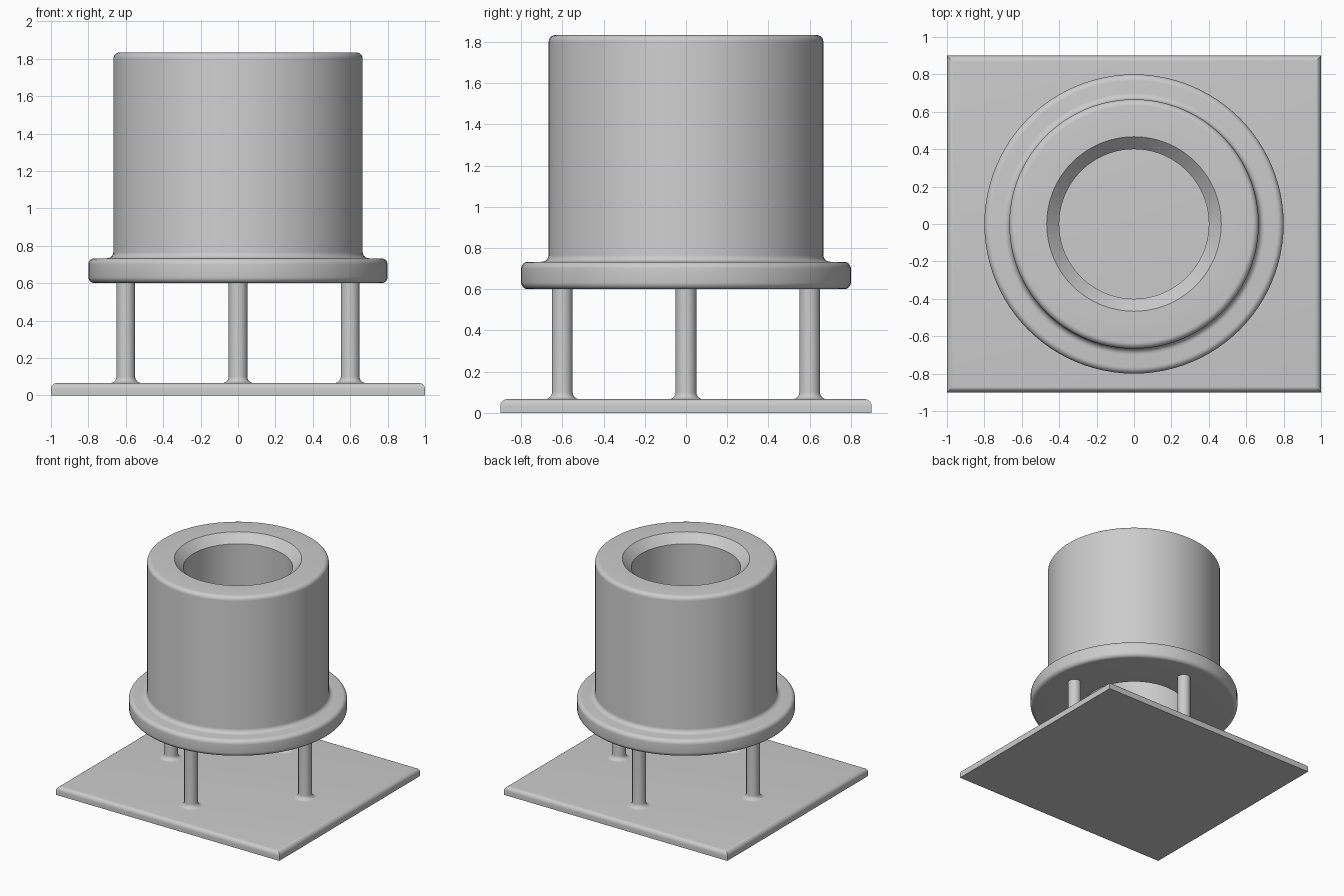
import bpy, bmesh
from math import sin, cos, pi, radians

cube = bpy.data.objects.get("Cube")
if cube:
    bpy.data.objects.remove(cube, do_unlink=True)

U = 1 / 15          # design unit
R = U / 2           # common rounding radius

grey = bpy.data.materials.new("plain grey")
grey.use_nodes = True
colour = (0.6, 0.6, 0.6, 1)
grey.diffuse_color = colour
grey.node_tree.nodes["Principled BSDF"].inputs["Base Color"].default_value = colour


def finish(name, bm, location=(0, 0, 0)):
    bmesh.ops.recalc_face_normals(bm, faces=bm.faces)
    mesh = bpy.data.meshes.new(name)
    bm.to_mesh(mesh)
    bm.free()
    mesh.materials.append(grey)
    ob = bpy.data.objects.new(name, mesh)
    ob.location = location
    bpy.context.collection.objects.link(ob)
    bpy.ops.object.select_all(action='DESELECT')
    ob.select_set(True)
    bpy.context.view_layer.objects.active = ob
    bpy.ops.object.shade_smooth_by_angle(angle=radians(30))
    return ob


def arc(r, z, start, end, steps=6):
    """Quarter round about (r, z) from start to end degrees."""
    angles = [radians(start + (end - start) * i / steps) for i in range(steps + 1)]
    return [(r + R * cos(a), z + R * sin(a)) for a in angles]


def lathe(name, profile, segments, closed, location=(0, 0, 0)):
    """Revolve an (r, z) profile about the vertical axis."""
    bm = bmesh.new()
    rings = [[bm.verts.new((r * cos(2 * pi * i / segments), r * sin(2 * pi * i / segments), z))
              for i in range(segments)] for r, z in profile]
    pairs = list(zip(rings, rings[1:]))
    if closed:
        pairs.append((rings[-1], rings[0]))
    else:
        bm.faces.new(rings[0])
        bm.faces.new(rings[-1])
    for a, b in pairs:
        for i in range(segments):
            j = (i + 1) % segments
            bm.faces.new((a[i], a[j], b[j], b[i]))
    return finish(name, bm, location)


# Base plate with rounded top edges
bm = bmesh.new()
bmesh.ops.create_cube(bm, size=1)
for v in bm.verts:
    v.co = (v.co.x * 2, v.co.y * 1.8, (v.co.z + 0.5) * U)
top_edges = [e for e in bm.edges if all(v.co.z > R for v in e.verts)]
bmesh.ops.bevel(bm, geom=top_edges, offset=R, segments=6, profile=0.5, affect='EDGES')
finish("base_plate", bm)

# Flanged barrel with a through bore and a chamfered mouth
bottom, shelf, top = 9 * U, 11 * U, 27.5 * U
barrel, flange, bore = 10 * U, 12 * U, 6 * U
profile = [(bore, bottom)]
profile += arc(flange - R, bottom + R, -90, 0)
profile += arc(flange - R, shelf - R, 0, 90)
profile += arc(barrel + R, shelf + R, 270, 180)
profile += arc(barrel - R, top - R, 0, 90)
profile += [(bore + U, top), (bore, top - U)]
lathe("flanged_barrel", profile, 96, True)

# Four posts, each with a fillet at its foot
post = 0.75 * U
post_profile = arc(post + R, U + R, 270, 180) + [(post, bottom)]
for i, side in enumerate(("left", "back", "right", "front")):
    a = i * pi / 2
    lathe("post_" + side, post_profile, 32, False, (bottom * cos(a), bottom * sin(a), 0))
